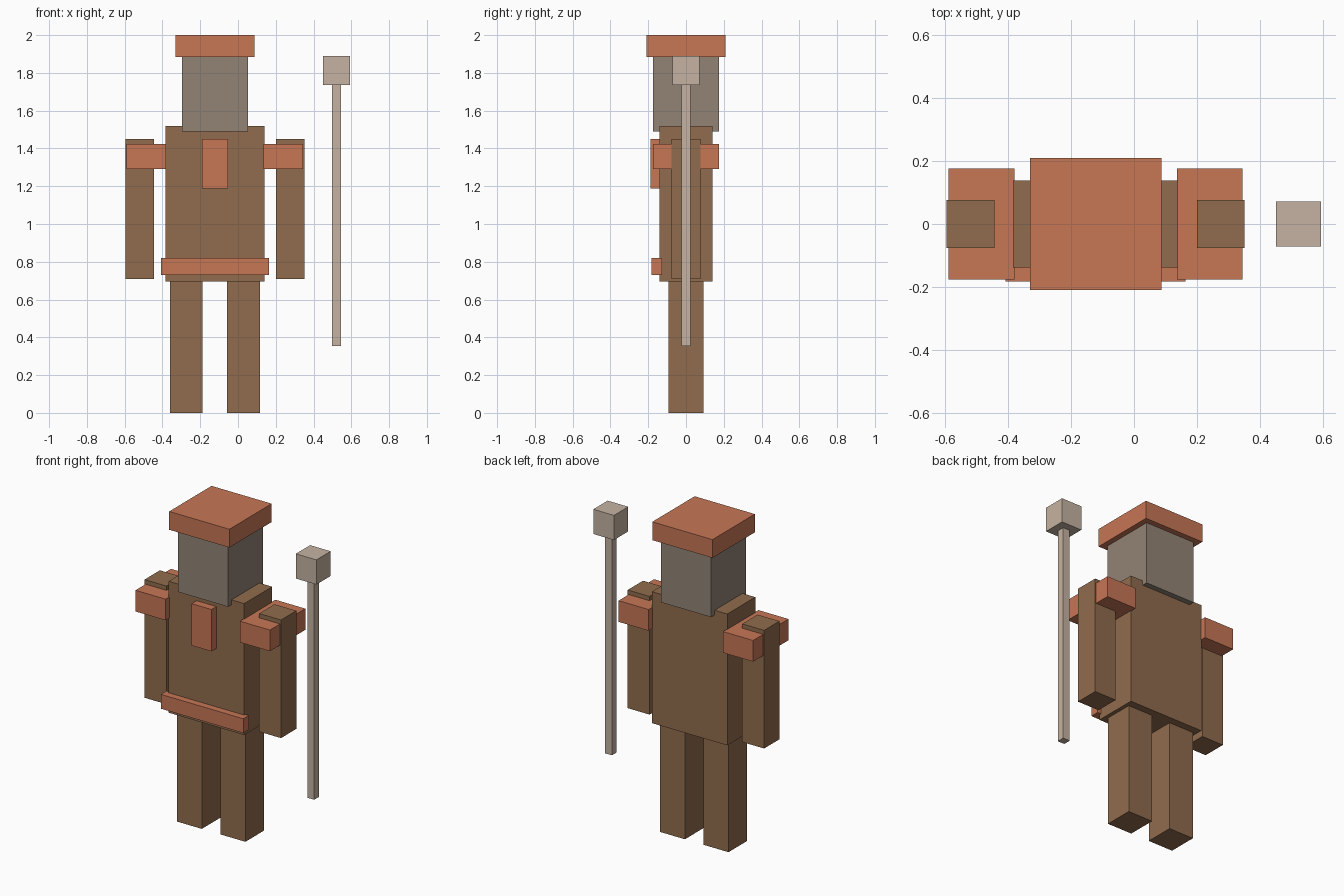
import bpy

if "Cube" in bpy.data.objects:
    bpy.data.objects.remove(bpy.data.objects["Cube"])


def material(name, rgb):
    m = bpy.data.materials.new(name)
    m.diffuse_color = (*rgb, 1)
    m.use_nodes = True
    m.node_tree.nodes["Principled BSDF"].inputs["Base Color"].default_value = m.diffuse_color
    return m


BROWN = material("brown", (0.28, 0.15, 0.075))
CORAL = material("coral", (0.57, 0.18, 0.09))
TAUPE = material("taupe", (0.29, 0.23, 0.18))
PALE = material("pale_wood", (0.56, 0.45, 0.36))

BODY_X = -0.122  # centre line of the figure; the staff stands to its right


def box(name, x, y, z, mat):
    """Box from (min, max) ranges on each axis."""
    bpy.ops.mesh.primitive_cube_add(
        size=1, location=[(a + b) / 2 for a, b in (x, y, z)])
    o = bpy.context.object
    o.name = name
    o.scale = [b - a for a, b in (x, y, z)]
    bpy.ops.object.transform_apply(location=False, rotation=False, scale=True)
    o.data.materials.append(mat)
    return o


def centred(name, half_x, y, z, mat):
    return box(name, (BODY_X - half_x, BODY_X + half_x), y, z, mat)


def pair(name, inner, outer, half_y, z, mat):
    """Mirrored boxes either side of the body centre line."""
    for side, s in (("left", -1), ("right", 1)):
        x = sorted((BODY_X + s * inner, BODY_X + s * outer))
        box(f"{side}_{name}", x, (-half_y, half_y), z, mat)


# body
centred("torso", 0.262, (-0.139, 0.139), (0.695, 1.52), BROWN)
centred("head", 0.174, (-0.174, 0.174), (1.49, 1.885), TAUPE)
pair("leg", 0.065, 0.238, 0.092, (0, 0.695), BROWN)
pair("arm", 0.322, 0.474, 0.076, (0.708, 1.45), BROWN)

# clothing
centred("hat", 0.209, (-0.21, 0.21), (1.885, 2.0), CORAL)
pair("shoulder_pad", 0.258, 0.467, 0.176, (1.29, 1.423), CORAL)
centred("chest_badge", 0.069, (-0.188, -0.13), (1.187, 1.45), CORAL)
centred("belt", 0.286, (-0.182, -0.127), (0.73, 0.82), CORAL)

# staff
box("staff_shaft", (0.498, 0.546), (-0.024, 0.024), (0.353, 1.735), PALE)
box("staff_head", (0.451, 0.594), (-0.071, 0.071), (1.735, 1.89), PALE)
